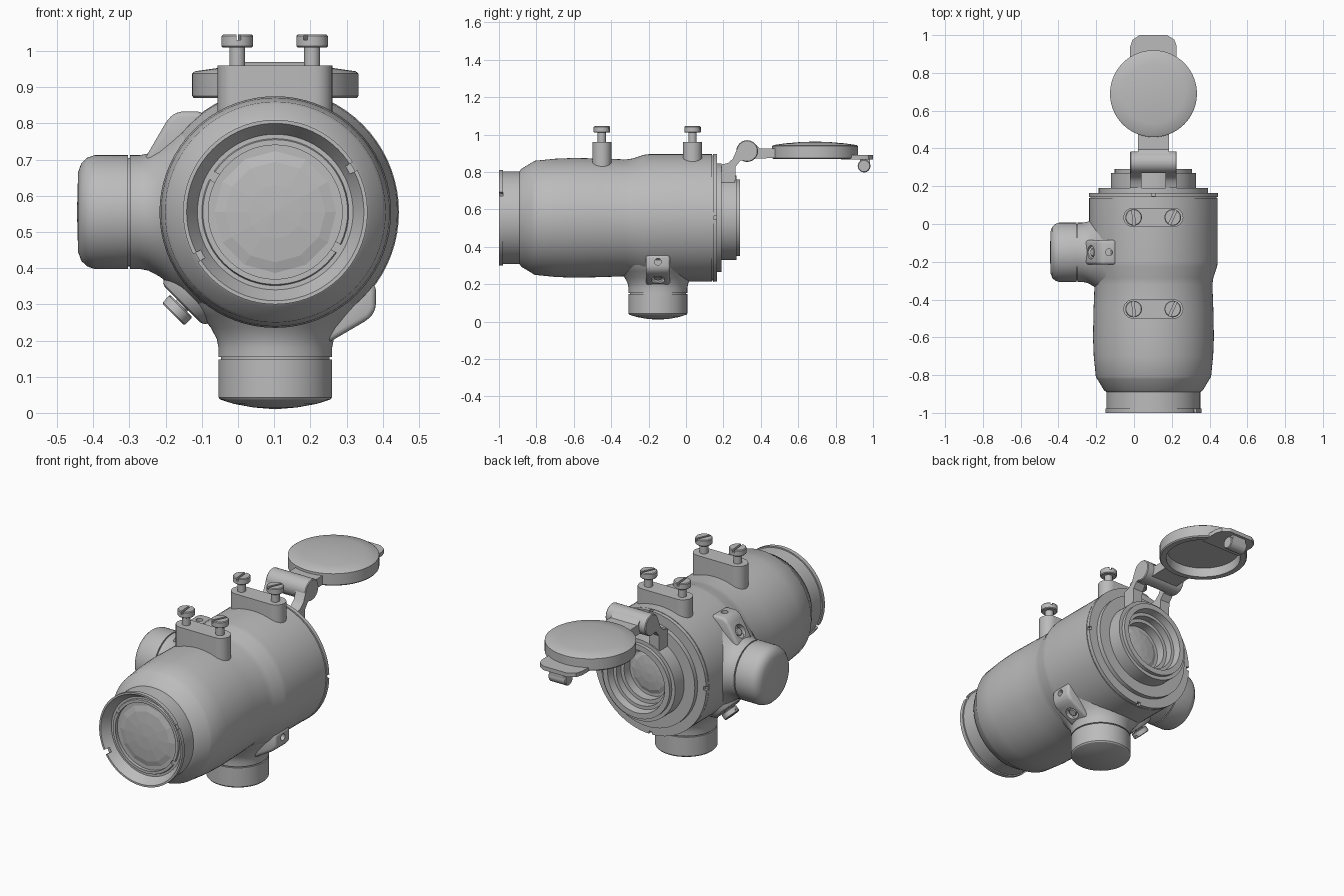
import bpy, bmesh, math
from mathutils import Matrix, Vector

if "Cube" in bpy.data.objects:
    bpy.data.objects.remove(bpy.data.objects["Cube"])

grey = bpy.data.materials.new("matte grey metal")
grey.use_nodes = True
COLOUR = (0.5, 0.5, 0.5, 1)
grey.diffuse_color = COLOUR
for node in grey.node_tree.nodes:
    if node.type == 'BSDF_PRINCIPLED':
        node.inputs["Base Color"].default_value = COLOUR

X, Y, Z = Vector((1, 0, 0)), Vector((0, 1, 0)), Vector((0, 0, 1))
CX, CZ = 0.103, 0.555          # optical axis
TURRET_Y = -0.15


def frame(origin, u, w):
    """Matrix whose local x is u and local z is w."""
    u, w = Vector(u).normalized(), Vector(w).normalized()
    m = Matrix((u, w.cross(u), w)).transposed().to_4x4()
    return Matrix.Translation(Vector(origin)) @ m


def finish(name, bm, matrix, smooth=True):
    bm.transform(matrix)
    bmesh.ops.recalc_face_normals(bm, faces=bm.faces)
    mesh = bpy.data.meshes.new(name)
    bm.to_mesh(mesh)
    bm.free()
    mesh.materials.append(grey)
    ob = bpy.data.objects.new(name, mesh)
    bpy.context.collection.objects.link(ob)
    if smooth:
        shade(ob)
    return ob


def shade(ob):
    bpy.ops.object.select_all(action='DESELECT')
    ob.select_set(True)
    bpy.context.view_layer.objects.active = ob
    bpy.ops.object.shade_smooth_by_angle(angle=math.radians(30))


def lathe(name, profile, matrix, steps=72, smooth=True):
    """Revolve (height, radius) points about local z."""
    bm = bmesh.new()
    vs = [bm.verts.new((r, 0, h)) for h, r in profile]
    es = [bm.edges.new(p) for p in zip(vs, vs[1:])]
    bmesh.ops.spin(bm, geom=vs + es, cent=(0, 0, 0), axis=(0, 0, 1),
                   angle=math.tau, steps=steps)
    bmesh.ops.remove_doubles(bm, verts=bm.verts, dist=0.0002)
    return finish(name, bm, matrix, smooth)


def prism(name, pts, lo, hi, matrix, bevel=0.0):
    """Extrude a 2D outline along local z."""
    bm = bmesh.new()
    f = bm.faces.new([bm.verts.new((a, b, lo)) for a, b in pts])
    up = bmesh.ops.extrude_face_region(bm, geom=[f])["geom"]
    bmesh.ops.translate(bm, vec=(0, 0, hi - lo),
                        verts=[v for v in up if isinstance(v, bmesh.types.BMVert)])
    if bevel:
        bmesh.ops.bevel(bm, geom=bm.edges[:], offset=bevel, segments=3,
                        profile=0.5, affect='EDGES', clamp_overlap=True)
    return finish(name, bm, matrix)


def cut(ob, boxes=(), holes=()):
    """Subtract boxes (matrix, size) and round holes (matrix, radius, depth)."""
    bm = bmesh.new()
    for m, size in boxes:
        bmesh.ops.create_cube(bm, size=1, matrix=m @ Matrix.Diagonal((*size, 1)))
    for m, r, d in holes:
        bmesh.ops.create_cone(bm, cap_ends=True, segments=24, radius1=r,
                              radius2=r, depth=d, matrix=m)
    cutter = finish("cutter", bm, Matrix(), False)
    cutter.hide_render = True
    mod = ob.modifiers.new("cut", 'BOOLEAN')
    mod.operation, mod.solver, mod.object = 'DIFFERENCE', 'EXACT', cutter
    bpy.context.view_layer.objects.active = ob
    bpy.ops.object.modifier_apply(modifier=mod.name)
    bpy.data.objects.remove(cutter)
    shade(ob)


def cylinder(name, r, lo, hi, matrix, edge=0.004):
    return lathe(name, [(lo, 0), (lo, r - edge), (lo + edge, r), (hi - edge, r),
                        (hi, r - edge), (hi, 0)], matrix, 32)


# Main tube with stepped front funnel and stepped rear opening
tube = frame((CX, 0, CZ), X, Y)
body = lathe("main_tube", [
    (-.94, 0), (-.94, .185), (-.958, .185), (-.958, .2), (-.95, .203), (-.95, .215),
    (-1, .245), (-1, .255), (-.978, .255), (-.978, .248), (-.89, .248), (-.88, .262),
    (-.82, .298), (-.81, .305), (-.7, .316), (-.6, .32), (-.45, .317), (-.32, .312),
    (-.285, .317), (-.225, .337), (-.2, .34), (.138, .34), (.138, .334), (.144, .334),
    (.144, .342), (.165, .342), (.165, .29), (.19, .29), (.19, .225), (.27, .225),
    (.27, .205), (.29, .205), (.29, .175), (.25, .168), (.25, .15), (.21, .15),
    (.21, .13), (.16, .13), (.16, 0)], tube)


def notch(angle, radius, y, size):
    a = math.radians(angle)
    d = Vector((math.cos(a), 0, math.sin(a)))
    return frame(Vector((CX, y, CZ)) + d * radius, d, Y), size


notches = [notch(a, .245, -.995, (.06, .025, .035)) for a in (30, 210)]
notches += [notch(a, .2, -.96, (.03, .025, .02)) for a in (150, 330)]
notches += [notch(a, .342, .157, (.03, .02, .02)) for a in (0, 90, 180, 270)]
cut(body, notches)

# Faceted lenses
for name, y, r, out in (("front_lens", -.94, .185, -1), ("rear_lens", .16, .13, 1)):
    lathe(name, [(-.004, r * .99), (.008, r * .75), (.014, r * .4), (.017, 0)],
          frame((CX, y, CZ), X, Y * out), 12, False)

# Adjustment turrets: flared boss, grooved cap and a ridge with a screw hole
turrets = (("side", Z, -X, [(.5, .157), (.52, .15), (.536, .135), (.545, .11), (.548, 0)]),
           ("bottom", X, -Z, [(.512, .157), (.518, .152), (.53, .115), (.54, .06), (.545, 0)]))
for side, u, w, cap in turrets:
    m = frame((CX, TURRET_Y, CZ), u, w)
    lathe(side + "_turret", [(.2, 0), (.2, .25), (.25, .235), (.285, .205), (.32, .178),
                             (.35, .162), (.375, .157), (.401, .157), (.401, .15),
                             (.407, .15), (.407, .157)] + cap, m)
    ridge = prism(side + "_turret_ridge",
                  [(.14, .365), (.26, .295), (.278, .27), (.278, .2), (.1, .15)],
                  -.065, .065, m @ frame((0, 0, 0), X, -Y), .02)
    slope = m @ frame((.2, 0, .335), Y, (.53, 0, .85))
    top = m @ frame((.275, 0, .235), Y, X)
    cut(ridge, holes=[(slope, .036, .07), (top, .018, .04)])
    cylinder(side + "_ridge_screw", .022, -.04, -.012, slope)


# Slotted screws
def screw(name, matrix, base, lo, hi, turn):
    cylinder(name + "_shank", .022, base, lo + .01, matrix)
    head = cylinder(name + "_head", .044, lo, hi, matrix)
    spin = Matrix.Rotation(math.radians(turn), 4, 'Z')
    cut(head, [(matrix @ spin @ Matrix.Translation((0, 0, hi)), (.012, .12, .03))])


# Mounting blocks on top
for label, y in (("front", -.45), ("rear", .035)):
    outline = []
    for cx, start in ((.21, -90), (-.005, 90)):
        for i in range(13):
            a = math.radians(start + i * 15)
            outline.append((cx + .051 * math.cos(a), y + .051 * math.sin(a)))
    prism(label + "_mount_block", outline, .8, .96, Matrix())
    for hand, x, turn in (("right", -.002, 5), ("left", .205, -25)):
        screw(f"{label}_{hand}_screw", Matrix.Translation((x, y, 0)), .95, 1.01, 1.045, turn)

# Lower diagonal plug with slotted head
diagonal = frame((CX, TURRET_Y, CZ), Y, (-1, 0, -1))
lathe("plug_pad", [(.25, 0), (.25, .12), (.33, .1), (.358, .08), (.362, .07), (.362, 0)],
      diagonal, 40)
screw("plug", diagonal, .35, .367, .4, 0)

# Hinge: two lugs, barrel and lid arm (outlines in the y-z plane)
yz = frame((0, 0, 0), Y, X)
lug = [(.19, .84), (.19, .72), (.262, .72), (.266, .83), (.29, .86), (.36, .87),
       (.345, .955), (.295, .955), (.272, .92), (.25, .87), (.225, .848)]
for hand, lo, hi in (("right", -.02, .04), ("left", .166, .226)):
    prism(hand + "_hinge_lug", lug, lo, hi, yz)
cylinder("hinge_barrel", .058, -.02, .226, frame((0, .327, .912), Y, X))
prism("lid_arm", [(.33, .965), (.37, .95), (.395, .925), (.49, .925), (.49, .875),
                  (.37, .872)], .02, .186, yz)

# Flip-up lid, hollow underneath, with latch
lathe("lid", [(.963, 0), (.96, .08), (.953, .16), (.944, .222), (.938, .23), (.876, .23),
              (.87, .225), (.87, .195), (.92, .19), (.92, 0)],
      Matrix.Translation((CX, .69, 0)))
prism("latch_tab", [(-.02, .83), (-.02, .94), (-.008, .975), (.03, 1), (.176, 1),
                    (.214, .975), (.226, .94), (.226, .83)], .868, .89, Matrix())
cylinder("latch_hook", .034, .05, .156, frame((0, .952, .832), Y, X))
prism("latch_web", [(.93, .875), (.985, .875), (.985, .835), (.93, .835)], .06, .146, yz)
